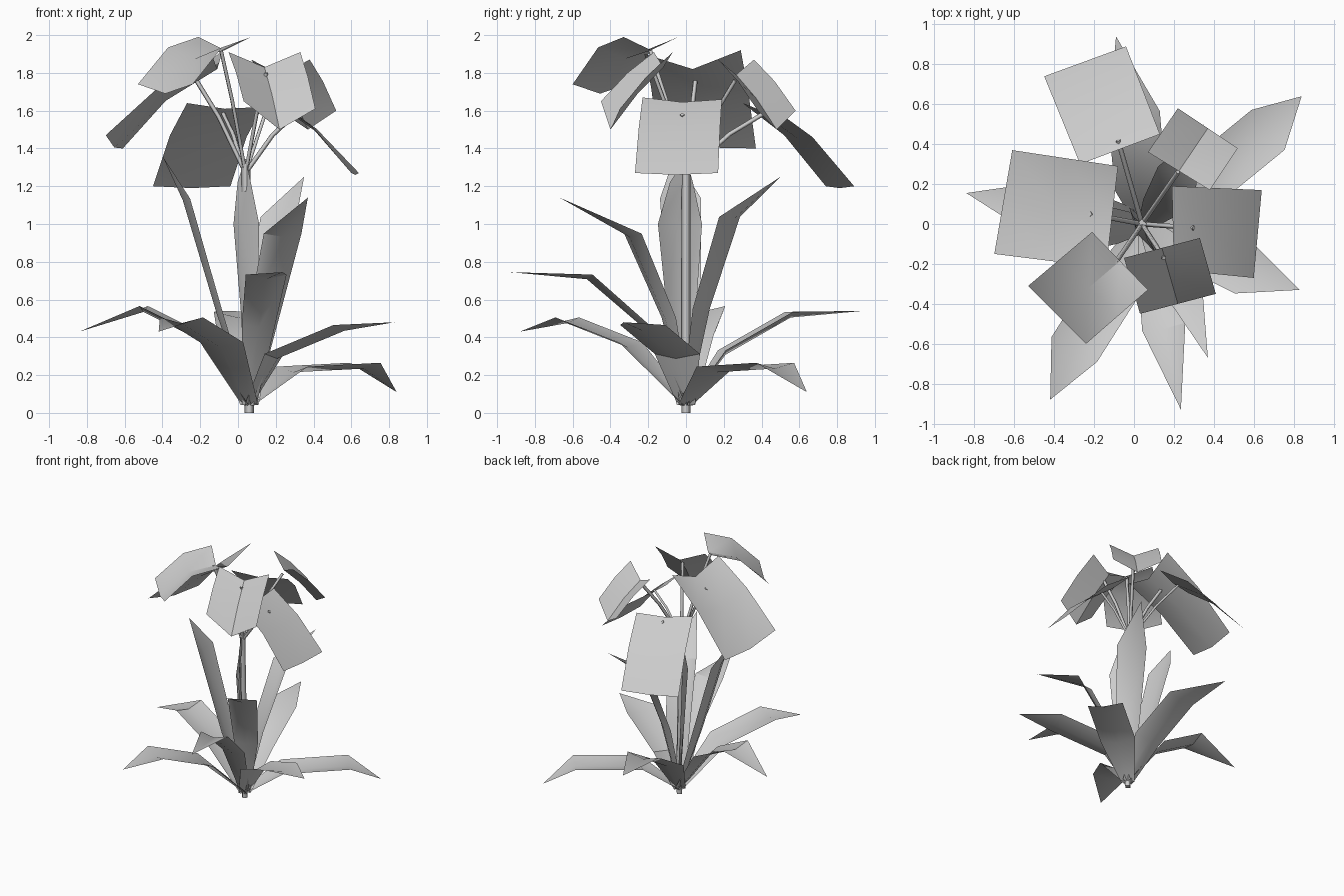
import bpy, bmesh
from mathutils import Vector

cube = bpy.data.objects.get("Cube")
if cube:
    bpy.data.objects.remove(cube, do_unlink=True)

grey = bpy.data.materials.new("plain grey")
grey.use_nodes = True
tone = (0.6, 0.6, 0.6, 1)
grey.diffuse_color = tone
grey.node_tree.nodes["Principled BSDF"].inputs["Base Color"].default_value = tone


def sheet(name, rows):
    """Skin a grid of points with quads; coincident points collapse to a tip."""
    bm = bmesh.new()
    grid = [[bm.verts.new(p) for p in row] for row in rows]
    for lower, upper in zip(grid, grid[1:]):
        for i in range(len(lower) - 1):
            bm.faces.new((lower[i], lower[i + 1], upper[i + 1], upper[i]))
    bmesh.ops.remove_doubles(bm, verts=bm.verts[:], dist=0.0005)
    mesh = bpy.data.meshes.new(name)
    bm.to_mesh(mesh)
    bm.free()
    obj = bpy.data.objects.new(name, mesh)
    bpy.context.collection.objects.link(obj)
    mesh.materials.append(grey)
    bpy.ops.object.select_all(action='DESELECT')
    obj.select_set(True)
    bpy.context.view_layer.objects.active = obj
    bpy.ops.object.shade_smooth_by_angle(angle=0.6)
    return obj


def leaf(name, path, widths, side=None):
    """Pointed leaf along a path, creased slightly down its midrib."""
    pts = [Vector(p) for p in path]
    run = pts[-1] - pts[0]
    side = Vector(side or (-run.y, run.x, 0)).normalized()
    rows = []
    for i, (p, w) in enumerate(zip(pts, widths)):
        along = pts[min(i + 1, len(pts) - 1)] - pts[max(i - 1, 0)]
        up = along.cross(side).normalized()
        if up.z < 0:
            up = -up
        rows.append([p - side * w + up * w * 0.12, p - up * w * 0.12,
                     p + side * w + up * w * 0.12])
    sheet(name, rows)


def petal(name, inner, outer, sag, bulge):
    """Broad petal between two edges, sagging in the middle, arched lengthwise."""
    a, b = map(Vector, inner)
    c, d = map(Vector, outer)
    rows = []
    for j in range(3):
        v = j / 2
        row = []
        for i in range(3):
            u = i / 2
            p = a.lerp(b, u).lerp(c.lerp(d, u), v)
            p.z += bulge * 4 * v * (1 - v)
            p.z -= (sag[0] * (1 - v) + sag[1] * v) * 4 * u * (1 - u)
            row.append(p)
        rows.append(row)
    sheet(name, rows)


def stem(name, points, radius):
    curve = bpy.data.curves.new(name, 'CURVE')
    curve.dimensions = '3D'
    curve.bevel_depth = radius
    curve.bevel_resolution = 0
    curve.use_fill_caps = True
    line = curve.splines.new('POLY')
    line.points.add(len(points) - 1)
    for q, p in zip(line.points, points):
        q.co = (*p, 1)
    curve.materials.append(grey)
    obj = bpy.data.objects.new(name, curve)
    bpy.context.collection.objects.link(obj)


# Leaves: root, lower bend, outer bend, tip
root = (0.06, 0, 0.04)
taper = (0.05, 0.13, 0.13, 0)
slim = (0.04, 0.09, 0.11, 0)
leaf("leaf_right", [root, (-0.2, 0.02, 0.4), (-0.5, 0.08, 0.55), (-0.84, 0.155, 0.43)], taper)
leaf("leaf_front_right", [root, (-0.09, -0.3, 0.36), (-0.3, -0.63, 0.49), (-0.42, -0.88, 0.43)], taper)
leaf("leaf_front", [root, (0.11, -0.22, 0.46), (0.15, -0.52, 0.72), (0.235, -0.93, 0.745)], slim)
leaf("leaf_front_tall", [root, (0.14, -0.1, 0.5), (0.24, -0.29, 0.94), (0.37, -0.67, 1.14)], slim)
leaf("leaf_left", [root, (0.2, -0.05, 0.3), (0.56, -0.23, 0.45), (0.83, -0.33, 0.48)], taper)
leaf("leaf_back_left", [root, (0.29, 0.16, 0.23), (0.67, 0.47, 0.25), (0.84, 0.64, 0.11)], taper)
leaf("leaf_back", [root, (0.03, 0.2, 0.32), (0, 0.55, 0.52), (-0.09, 0.94, 0.54)], taper)
leaf("leaf_back_tall", [root, (0.13, 0.09, 0.55), (0.22, 0.24, 1.03), (0.35, 0.5, 1.25)], slim)
leaf("leaf_right_tall", [root, (-0.1, -0.01, 0.52), (-0.28, -0.03, 1.13), (-0.4, -0.06, 1.36)], slim)
leaf("leaf_centre", [root, (0.05, -0.03, 0.55), (0.03, -0.04, 1.0), (0.04, -0.02, 1.22), (0.04, 0, 1.35)],
     (0.04, 0.09, 0.135, 0.07, 0), side=(-0.5, 0.86, 0))

# Petals: inner edge, outer edge, sag at each edge, arch
petal("petal_back", [(-0.27, 0.3, 1.64), (0.13, 0.45, 1.62)],
      [(-0.45, 0.74, 1.2), (-0.04, 0.89, 1.2)], (0.02, 0.01), 0.05)
petal("petal_right", [(-0.14, -0.22, 1.9), (-0.08, 0.29, 1.92)],
      [(-0.7, -0.15, 1.47), (-0.61, 0.37, 1.4)], (0.09, 0.03), 0.04)
petal("petal_left", [(0.19, 0.19, 1.66), (0.2, -0.23, 1.67)],
      [(0.64, 0.17, 1.27), (0.6, -0.27, 1.27)], (0.02, 0.01), 0.04)
petal("petal_front_right", [(-0.21, -0.04, 1.99), (0.07, -0.33, 1.99)],
      [(-0.53, -0.31, 1.74), (-0.24, -0.6, 1.74)], (0.07, 0.05), 0.07)
petal("petal_front", [(-0.05, -0.17, 1.91), (0.33, -0.07, 1.91)],
      [(0.03, -0.45, 1.65), (0.41, -0.35, 1.61)], (0.08, 0.13), 0.02)
petal("petal_back_left", [(0.07, 0.36, 1.87), (0.38, 0.17, 1.87)],
      [(0.22, 0.58, 1.6), (0.52, 0.38, 1.6)], (0.08, 0.1), 0.02)

# Stalk and the thin stems that carry the petals
stem("stalk", [(0.06, 0, 0), (0.06, 0, 0.3), (0.04, 0, 1.32)], 0.025)
ends = {"back": (-0.08, 0.42, 1.59), "right": (-0.22, 0.05, 1.76),
        "left": (0.3, -0.02, 1.58), "front_right": (-0.09, -0.19, 1.92),
        "front": (0.15, -0.17, 1.8), "back_left": (0.22, 0.26, 1.76)}
for place, end in ends.items():
    start = Vector((0.04, 0, 1.27))
    bend = start.lerp(Vector(end), 0.55) + Vector((0, 0, 0.03))
    stem("stem_" + place, [start, bend, end], 0.012)
